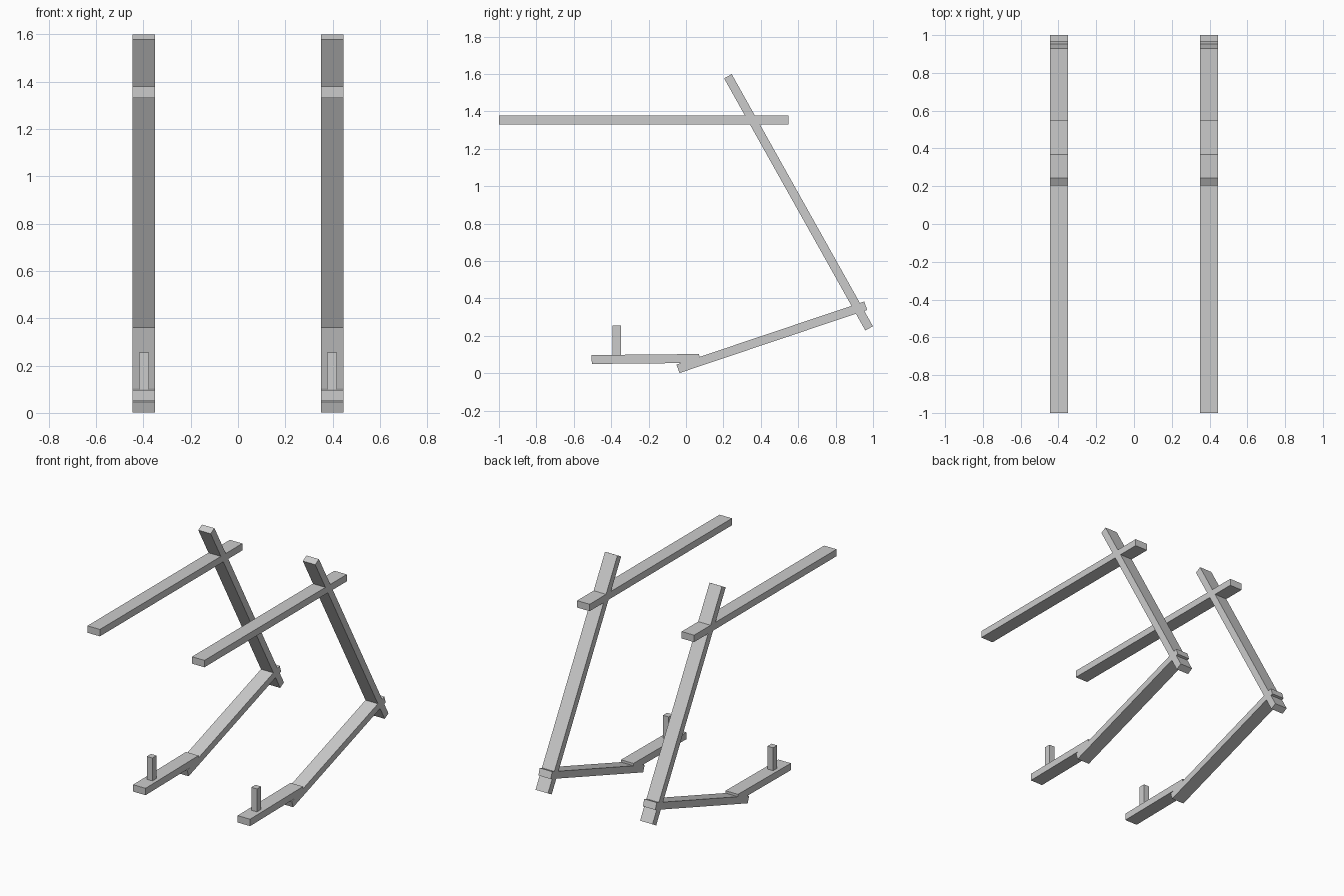
import bpy, math
from mathutils import Matrix

if "Cube" in bpy.data.objects:
    bpy.data.objects.remove(bpy.data.objects["Cube"])

X = 0.3975       # side offset of each frame
WIDTH = 0.0945   # beam width


def beam(name, side, start, end, thick, width=WIDTH):
    """Rectangular bar between two (y, z) points on one side."""
    dy, dz = end[0] - start[0], end[1] - start[1]
    bpy.ops.mesh.primitive_cube_add(size=1)
    ob = bpy.context.object
    ob.name = ob.data.name = name
    ob.data.transform(Matrix.Diagonal((width, math.hypot(dy, dz), thick, 1)))
    ob.rotation_euler.x = math.atan2(dz, dy)
    ob.location = (side * X, (start[0] + end[0]) / 2, (start[1] + end[1]) / 2)
    return ob


for label, side in (("left", -1), ("right", 1)):
    # long horizontal top bar
    beam(f"top_bar_{label}", side, (-1.0, 1.355), (0.547, 1.355), 0.0475)
    # tall leaning upright
    beam(f"upright_{label}", side, (0.224, 1.588), (0.979, 0.240), 0.0465)
    # sloping lower bar
    beam(f"lower_bar_{label}", side, (-0.043, 0.0235), (0.961, 0.361), 0.0475)
    # foot bar, very slightly tilted
    beam(f"foot_bar_{label}", side, (-0.504, 0.0735), (0.071, 0.079), 0.0475)
    # short upright peg on the foot
    beam(f"peg_{label}", side, (-0.370, 0.08), (-0.370, 0.256), 0.0445, 0.0425)
